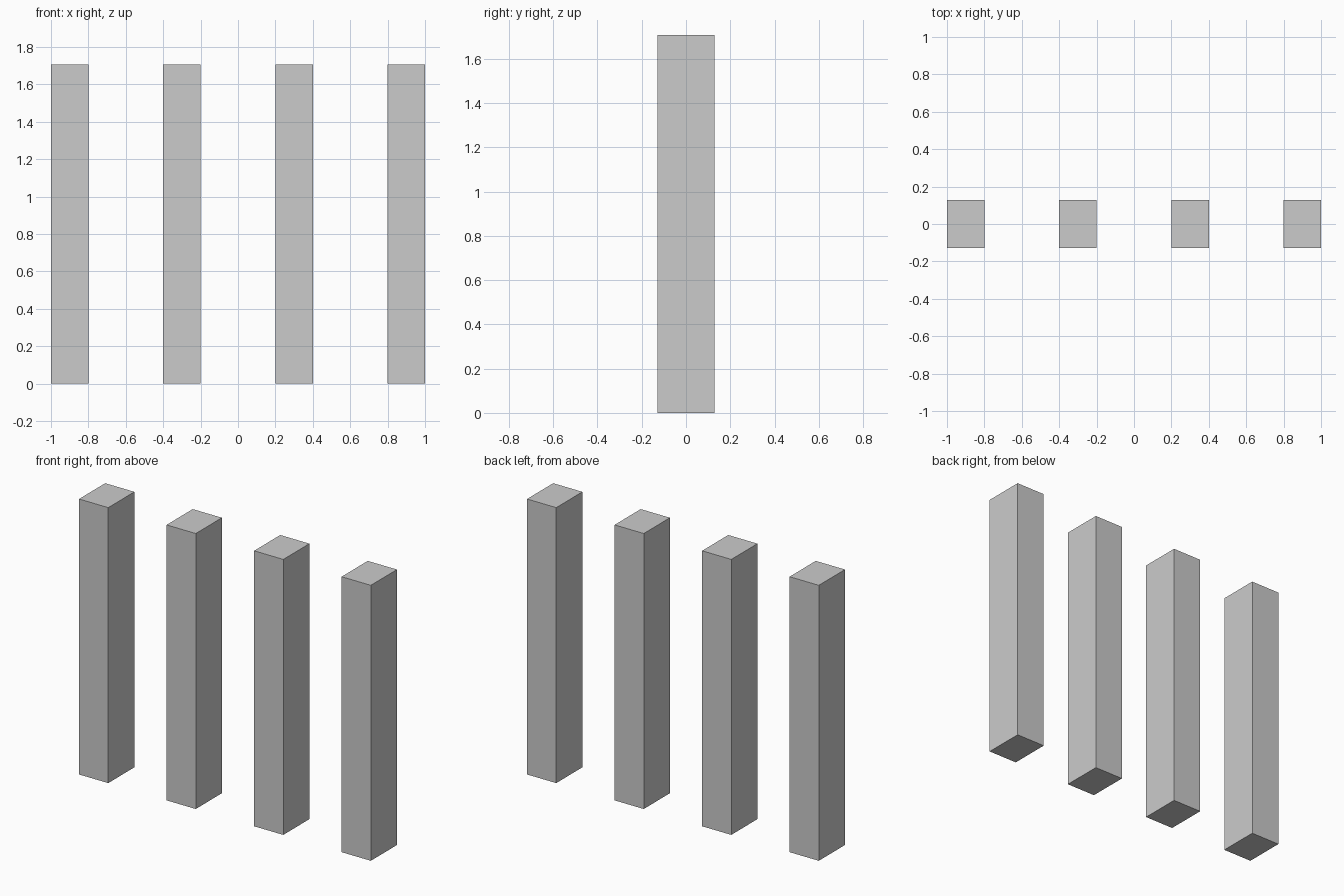
import bpy

if "Cube" in bpy.data.objects:
    bpy.data.objects.remove(bpy.data.objects["Cube"])

WIDTH, DEPTH, HEIGHT = 0.2, 0.256, 1.707
SPACING = 0.6


def add_post(name, x):
    bpy.ops.mesh.primitive_cube_add(size=1, location=(x, 0, HEIGHT / 2))
    post = bpy.context.object
    post.name = name
    post.scale = (WIDTH, DEPTH, HEIGHT)
    bpy.ops.object.transform_apply(location=False, rotation=False, scale=True)


# Row of four evenly spaced square posts
for i in range(4):
    add_post(f"post_{i + 1}", (i - 1.5) * SPACING)
